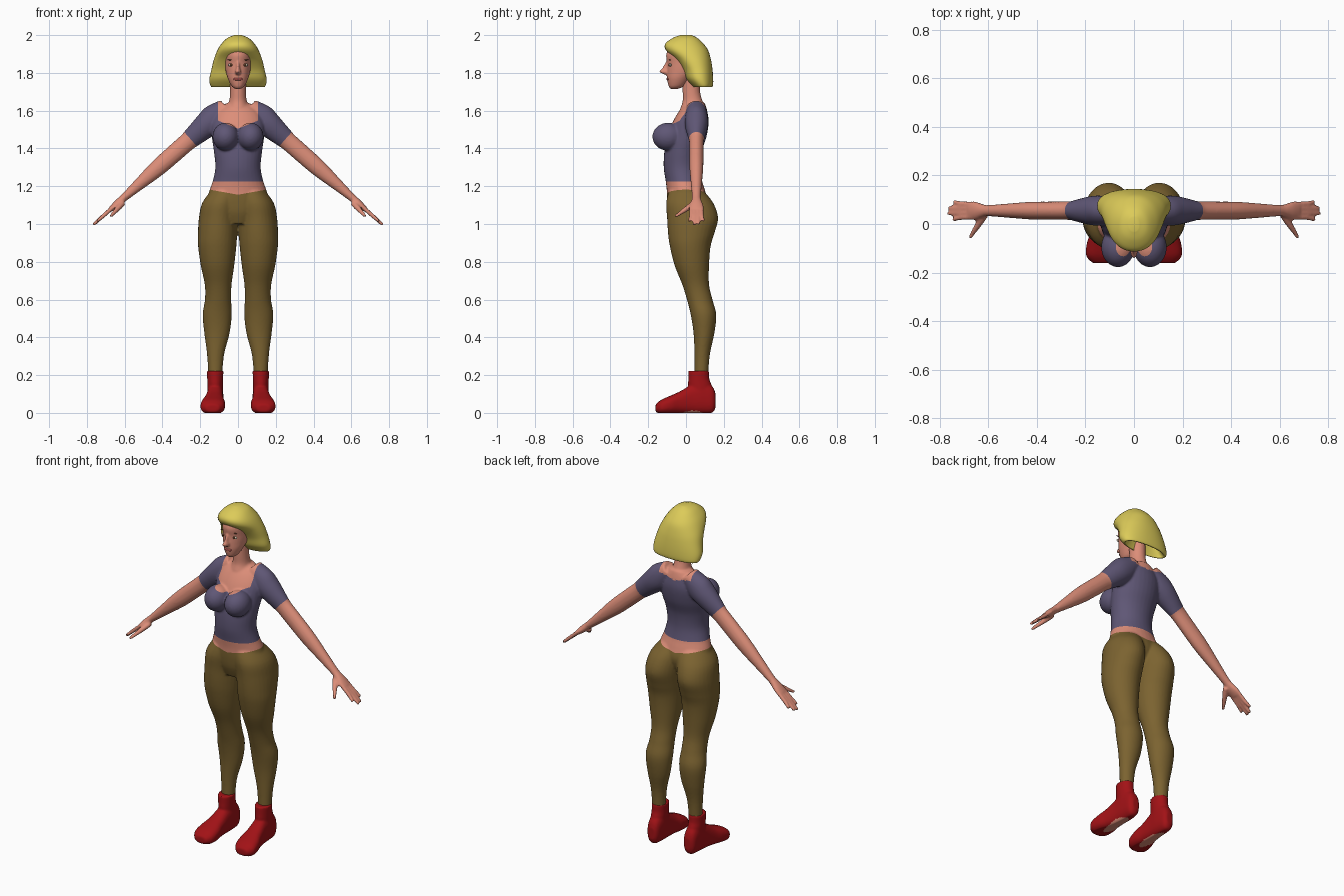
import bpy, bmesh
from math import cos, sin, pi, copysign
from mathutils import Matrix, Vector

old = bpy.data.objects.get("Cube")
if old:
    bpy.data.objects.remove(old)


def material(name, r, g, b):
    m = bpy.data.materials.new(name)
    m.use_nodes = True
    m.diffuse_color = (r, g, b, 1)
    m.node_tree.nodes["Principled BSDF"].inputs["Base Color"].default_value = (r, g, b, 1)
    return m


SKIN = material("skin", .72, .27, .19)
HAIR = material("blonde_hair", .72, .6, .1)
SHIRT = material("purple_cloth", .115, .095, .18)
TROUSER = material("olive_cloth", .2, .125, .03)
SHOE = material("red_leather", .36, .006, .008)
WHITE = material("eye_white", .75, .66, .5)
IRIS = material("brown_iris", .12, .05, .02)
LIP = material("lips", .42, .09, .08)


def spline(rows, steps=5):
    """Smooth rows of numbers with a Catmull-Rom curve."""
    pts = [rows[0], *rows, rows[-1]]
    out = []
    for a, b, c, d in zip(pts, pts[1:], pts[2:], pts[3:]):
        for i in range(steps):
            t = i / steps
            out.append([q + .5 * t * (r - p + t * (2 * p - 5 * q + 4 * r - s + t * (3 * (q - r) + s - p)))
                        for p, q, r, s in zip(a, b, c, d)])
    return out + [rows[-1]]


def loft(bm, rows, frame=Matrix(), sides=32, power=1.0):
    """Skin oval rings; a row is height, x min, x max, y min, y max."""
    rings = []
    for h, x0, x1, y0, y1 in spline(rows):
        ring = []
        for k in range(sides):
            c, s = cos(2 * pi * k / sides), sin(2 * pi * k / sides)
            c, s = copysign(abs(c) ** power, c), copysign(abs(s) ** power, s)
            p = Vector(((x0 + x1 + c * (x1 - x0)) / 2, (y0 + y1 + s * (y1 - y0)) / 2, h))
            ring.append(bm.verts.new(frame @ p))
        rings.append(ring)
    for a, b in zip(rings, rings[1:]):
        for k in range(sides):
            j = (k + 1) % sides
            bm.faces.new((a[k], a[j], b[j], b[k]))
    bm.faces.new(rings[0][::-1])
    bm.faces.new(rings[-1])


def sym(rows):
    """Rows of height, front, back, half width."""
    return [(z, -w, w, f, b) for z, f, b, w in rows]


def ball(bm, loc, radii):
    m = Matrix.Translation(loc) @ Matrix.Diagonal((*radii, 1))
    bmesh.ops.create_uvsphere(bm, u_segments=24, v_segments=16, radius=1, matrix=m)


def frame(origin, u, v, w):
    m = Matrix((u, v, w)).transposed().to_4x4()
    m.translation = origin
    return m


def finish(bm, name, mats, voxel=0, smooth=3):
    """Make an object; with a voxel size, fuse its parts into one skin."""
    bmesh.ops.recalc_face_normals(bm, faces=bm.faces)
    me = bpy.data.meshes.new(name)
    bm.to_mesh(me)
    bm.free()
    ob = bpy.data.objects.new(name, me)
    bpy.context.collection.objects.link(ob)
    if voxel:
        mod = ob.modifiers.new("fuse", 'REMESH')
        mod.mode, mod.voxel_size = 'VOXEL', voxel
        mod = ob.modifiers.new("soften", 'SMOOTH')
        mod.factor, mod.iterations = .5, smooth
        deps = bpy.context.evaluated_depsgraph_get()
        fused = bpy.data.meshes.new_from_object(ob.evaluated_get(deps))
        ob.modifiers.clear()
        ob.data = fused
    ob.data.materials.clear()
    for m in mats:
        ob.data.materials.append(m)
    ob.data.polygons.foreach_set("use_smooth", [True] * len(ob.data.polygons))
    return ob


MIRROR = [Matrix.Diagonal((s, 1, 1, 1)) for s in (1, -1)]

# Body: torso, neck, bust, legs, arms and hands fused together
bm = bmesh.new()
loft(bm, sym([(1.0, -.07, .06, .09), (1.06, -.092, .1, .14), (1.12, -.1, .115, .165), (1.18, -.102, .1, .15),
              (1.23, -.108, .085, .133), (1.3, -.118, .075, .12), (1.38, -.115, .082, .127),
              (1.46, -.1, .108, .138), (1.54, -.07, .12, .14), (1.6, -.035, .112, .11), (1.64, 0, .1, .06)]))
loft(bm, sym([(1.56, -.04, .1, .085), (1.61, -.03, .1, .063), (1.65, -.018, .088, .047), (1.7, -.018, .075, .042),
              (1.78, -.02, .075, .042)]))
LEG = [(1.18, -.02, .14, -.09, .09), (1.11, -.01, .19, -.105, .145), (1.03, 0, .207, -.1, .17),
       (.95, .004, .212, -.095, .15), (.88, .009, .211, -.085, .13), (.78, .02, .197, -.06, .122),
       (.68, .034, .176, -.02, .122), (.6, .036, .175, .005, .14), (.52, .033, .187, .025, .16),
       (.42, .045, .178, .04, .15), (.3, .075, .163, .045, .125), (.15, .086, .155, .045, .115)]
ARM = [(-.08, .05, .05), (0, .073, .06), (.06, .068, .061), (.127, .058, .05), (.17, .052, .041), (.2, .048, .038),
       (.3, .047, .037), (.41, .044, .036), (.55, .03, .028), (.64, .021, .023), (.67, .02, .027),
       (.705, .018, .036), (.74, .013, .035)]
SHOULDER = Vector((.12, .055, 1.565))
OUT = Vector((.75, 0, -.66)).normalized()
arm_frame = frame(SHOULDER, (-OUT.z, 0, OUT.x), (0, 1, 0), OUT)
thumb_at, thumb_to = Vector((.61, .045, 1.11)), Vector((.675, -.056, 1.04))
thumb_frame = Matrix.Translation(thumb_at) @ (thumb_to - thumb_at).to_track_quat('Z', 'Y').to_matrix().to_4x4()
for m in MIRROR:
    loft(bm, LEG, m)
    loft(bm, [(t, -a, a, -b, b) for t, a, b in ARM], m @ arm_frame)
    ball(bm, m @ Vector((.066, -.095, 1.462)), (.069, .083, .074))
    for k, tip in enumerate((.835, .862, .858, .832)):
        y, spread = (k - 1.5) * .019, (k - 1.5) * .024
        loft(bm, [(.71, -.01, .01, y - .01, y + .01), (.78, -.011, .011, y - .01, y + .01),
                  (tip - .01, -.009, .009, spread - .008, spread + .008),
                  (tip, -.004, .004, spread - .004, spread + .004)], m @ arm_frame, 12)
    loft(bm, [(h, -r, r, -r, r) for h, r in ((0, .016), (.05, .015), (.1, .011), (.135, .008), (.14, .004))],
         m @ thumb_frame, 12)
body = finish(bm, "body", (SKIN, SHIRT, TROUSER), .0065, 4)

# Clothing edges: cut the skin along the hems, then colour by region
SLEEVE = .175
bm = bmesh.new()
bm.from_mesh(body.data)
hems = [((0, 0, 1.225), (0, 0, 1))]
for s in (1, -1):
    hems += [((0, 0, 1.155), (-.18 * s, 0, 1)), ((.105 * s, 0, 0), (1, 0, 0)), ((0, 0, 1.505), (-.4 * s, 0, 1))]
    cuff = SHOULDER + OUT * SLEEVE
    hems.append(((cuff.x * s, 0, cuff.z), (OUT.x * s, 0, OUT.z)))
for co, no in hems:
    bmesh.ops.bisect_plane(bm, geom=bm.verts[:] + bm.edges[:] + bm.faces[:], plane_co=co, plane_no=no)


def cloth(p):
    x, y, z = abs(p.x), p.y, p.z
    along = (Vector((x, SHOULDER.y, z)) - SHOULDER).dot(OUT)
    if along > SLEEVE and x > (.18 if z > 1.3 else .216):
        return 0
    if z < 1.155 + .18 * x:
        return 2
    neckline = 1.505 + .4 * x if y < .05 else 1.59 + .2 * x
    if z < 1.225 or (x < .105 and z > neckline):
        return 0
    return 1


for f in bm.faces:
    f.material_index = cloth(f.calc_center_median())
    f.smooth = True
bm.to_mesh(body.data)
bm.free()

# Shoes: foot and ankle shaft, with a worn patch under each sole
FOOT = [(.157, .1, .136, .03, .1), (.14, .085, .155, .002, .14), (.09, .078, .162, -.004, .175),
        (.03, .078, .166, -.004, .15), (-.03, .075, .178, -.004, .115), (-.08, .068, .194, -.006, .092),
        (-.13, .074, .197, -.006, .07), (-.161, .1, .17, .005, .045)]
SHAFT = [(.05, .08, .16, .03, .13), (.14, .08, .162, .012, .135), (.18, .079, .163, .012, .124),
         (.222, .077, .165, .012, .122)]
bm = bmesh.new()
for m in MIRROR:
    loft(bm, FOOT, m @ frame((0, 0, 0), (1, 0, 0), (0, 0, 1), (0, 1, 0)), power=.8)
    loft(bm, SHAFT, m)
shoes = finish(bm, "shoes", (SHOE, SKIN), .0065, 3)
for v in shoes.data.vertices:
    v.co.z = max(v.co.z, 0)
for p in shoes.data.polygons:
    x, y = abs(p.center.x) - .125, p.center.y
    if p.center.z < .02 and (x / .03) ** 2 + (y / .1) ** 2 < 1:
        p.material_index = 1

# Head with nose
bm = bmesh.new()
loft(bm, sym([(1.715, -.08, -.045, .014), (1.73, -.092, -.01, .034), (1.77, -.1, .03, .054), (1.81, -.101, .08, .065),
              (1.85, -.1, .1, .07), (1.9, -.104, .1, .07), (1.95, -.075, .08, .055), (1.97, -.03, .05, .03)]))
loft(bm, sym([(1.788, -.105, -.07, .011), (1.805, -.14, -.07, .016), (1.825, -.126, -.07, .011),
              (1.86, -.106, -.07, .009)]), sides=16)
finish(bm, "head", (SKIN,), .005, 2)

# Face details
for name, mat, loc, radii in (
        ("eyes", WHITE, (.036, -.083, 1.842), (.016, .007, .008)),
        ("irises", IRIS, (.036, -.087, 1.842), (.007, .006, .007)),
        ("eyebrows", IRIS, (.037, -.085, 1.869), (.018, .004, .0025)),
        ("lips", LIP, (.008, -.096, 1.767), (.017, .008, .007))):
    bm = bmesh.new()
    for m in MIRROR:
        ball(bm, m @ Vector(loc), radii)
    finish(bm, name, (mat,))

# Bobbed hair, hollow underneath
bm = bmesh.new()
loft(bm, sym([(1.8, .06, .1, .08), (1.74, .045, .12, .12), (1.724, .045, .135, .135), (1.735, .03, .143, .147),
              (1.77, 0, .144, .151), (1.82, -.02, .14, .14), (1.87, -.055, .132, .128), (1.92, -.106, .117, .109),
              (1.955, -.109, .092, .087), (1.985, -.07, .06, .056), (2.0, -.03, .03, .02)]), sides=40, power=.92)
finish(bm, "hair", (HAIR,))
